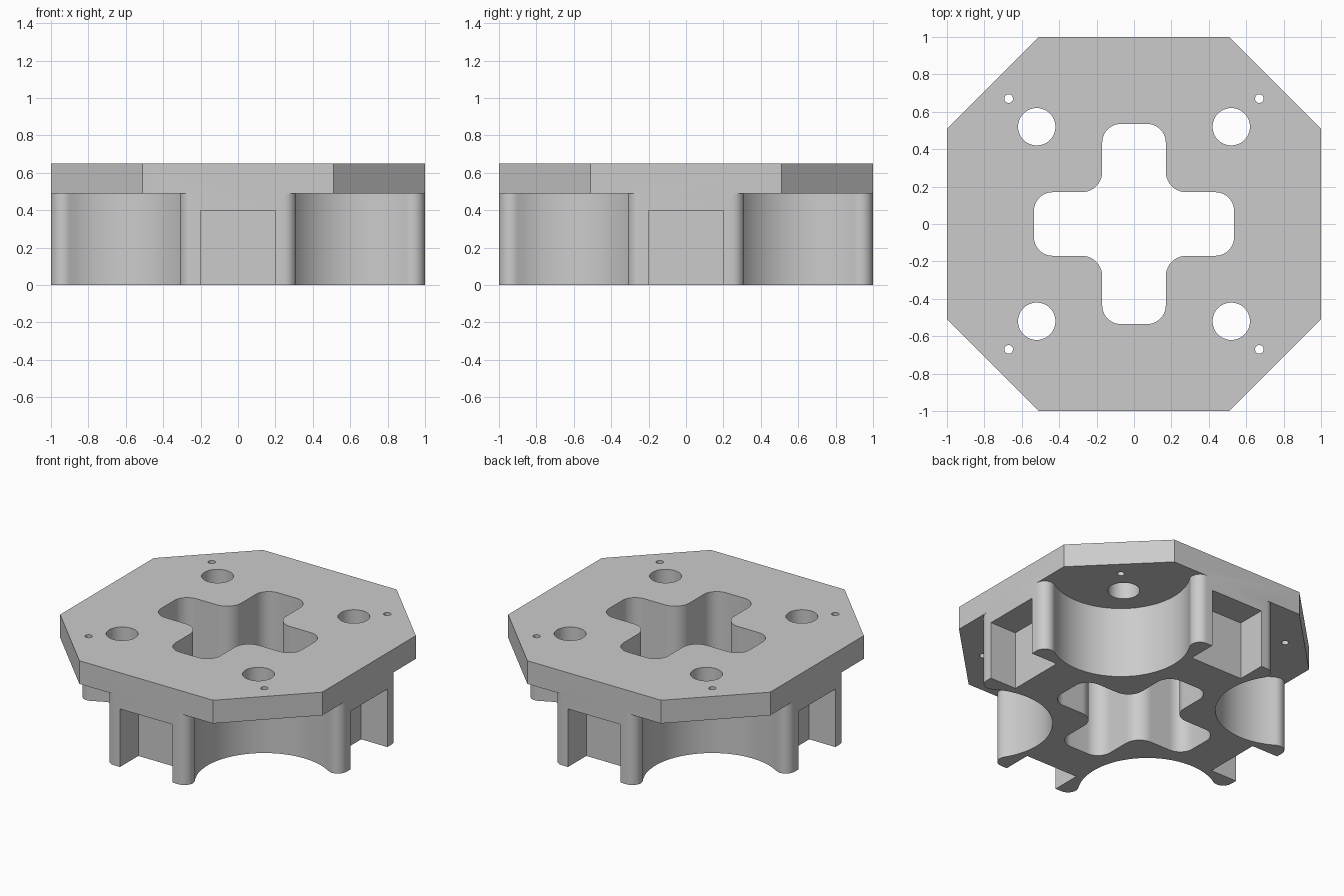
import bpy, bmesh, math

cube = bpy.data.objects.get("Cube")
if cube:
    bpy.data.objects.remove(cube, do_unlink=True)

grey = bpy.data.materials.new("plain grey")
grey.use_nodes = True
GREY = (0.6, 0.6, 0.6, 1)
grey.diffuse_color = GREY
grey.node_tree.nodes["Principled BSDF"].inputs["Base Color"].default_value = GREY


def arc(cx, cy, r, a0, a1, n):
    """Points on an arc, angles in degrees."""
    angles = [math.radians(a0 + (a1 - a0) * i / n) for i in range(n + 1)]
    return [(cx + r * math.cos(a), cy + r * math.sin(a)) for a in angles]


def turn(points, k):
    """Rotate points by k quarter turns."""
    for _ in range(k):
        points = [(-y, x) for x, y in points]
    return points


def four_way(quarter):
    return [p for k in range(4) for p in turn(quarter, k)]


def prisms(name, parts):
    """One object made of upright prisms: (outline, bottom, top)."""
    bm = bmesh.new()
    for outline, z0, z1 in parts:
        verts = [bm.verts.new((round(x, 5), round(y, 5), z0)) for x, y in outline]
        face = bm.faces.new(verts)
        new = bmesh.ops.extrude_face_region(bm, geom=[face])["geom"]
        top = [v for v in new if isinstance(v, bmesh.types.BMVert)]
        bmesh.ops.translate(bm, verts=top, vec=(0, 0, z1 - z0))
    bmesh.ops.recalc_face_normals(bm, faces=bm.faces)
    mesh = bpy.data.meshes.new(name)
    bm.to_mesh(mesh)
    bm.free()
    mesh.materials.append(grey)
    obj = bpy.data.objects.new(name, mesh)
    bpy.context.collection.objects.link(obj)
    return obj


def combine(target, tool, operation):
    tool.hide_render = True
    mod = target.modifiers.new(operation.lower(), "BOOLEAN")
    mod.operation, mod.solver, mod.object = operation, "EXACT", tool
    bpy.context.view_layer.objects.active = target
    bpy.ops.object.modifier_apply(modifier=mod.name)
    bpy.data.objects.remove(tool, do_unlink=True)


HEIGHT, PLATE_Z, NOTCH_Z = 0.65, 0.49, 0.40

# Base: four arms with rounded tips, joined by concave corner bays
bay, bay_r, tip_r = 0.67, 0.435, 0.065
tip_x = 1 - tip_r
dx = tip_x - bay
tip_y = bay - math.sqrt((bay_r + tip_r) ** 2 - dx ** 2)
ang = math.degrees(math.atan2(bay - tip_y, -dx))
quarter = (arc(tip_x, tip_y, tip_r, 0, ang, 12)
           + arc(bay, bay, bay_r, ang - 180, -90 - ang, 40)[1:-1]
           + arc(tip_y, tip_x, tip_r, 90 - ang, 90, 12))
body = prisms("mounting_block", [(four_way(quarter), 0, 0.57)])

# Octagonal top plate
plate = prisms("top_plate", [(four_way([(1, 0.51), (0.51, 1)]), PLATE_Z, HEIGHT)])
combine(body, plate, "UNION")

# Rounded cross opening through the middle
half, reach, r, fillet = 0.17, 0.535, 0.1, 0.11
cross = (arc(reach - r, half - r, r, 0, 90, 10)
         + arc(half + fillet, half + fillet, fillet, 270, 180, 10)
         + arc(half - r, reach - r, r, 0, 90, 10))
cuts = [(four_way(cross), -0.1, 0.8)]

# Notches in the arm ends, large holes and small pin holes
notch = [(0.8, -0.2), (1.1, -0.2), (1.1, 0.2), (0.8, 0.2)]
for k in range(4):
    cuts.append((turn(notch, k), -0.1, NOTCH_Z))
    for centre, radius, sides in ((0.52, 0.1, 40), (0.67, 0.023, 20)):
        ring = arc(centre, centre, radius, 0, 360, sides)[:-1]
        cuts.append((turn(ring, k), 0.3, 0.8))
combine(body, prisms("cutters", cuts), "DIFFERENCE")

# Merge flat regions and shade
bm = bmesh.new()
bm.from_mesh(body.data)
bmesh.ops.remove_doubles(bm, verts=bm.verts, dist=1e-5)
bmesh.ops.dissolve_limit(bm, angle_limit=0.002, verts=bm.verts, edges=bm.edges)
bm.to_mesh(body.data)
bm.free()
bpy.ops.object.select_all(action="DESELECT")
body.select_set(True)
bpy.context.view_layer.objects.active = body
bpy.ops.object.shade_smooth_by_angle(angle=math.radians(30))
